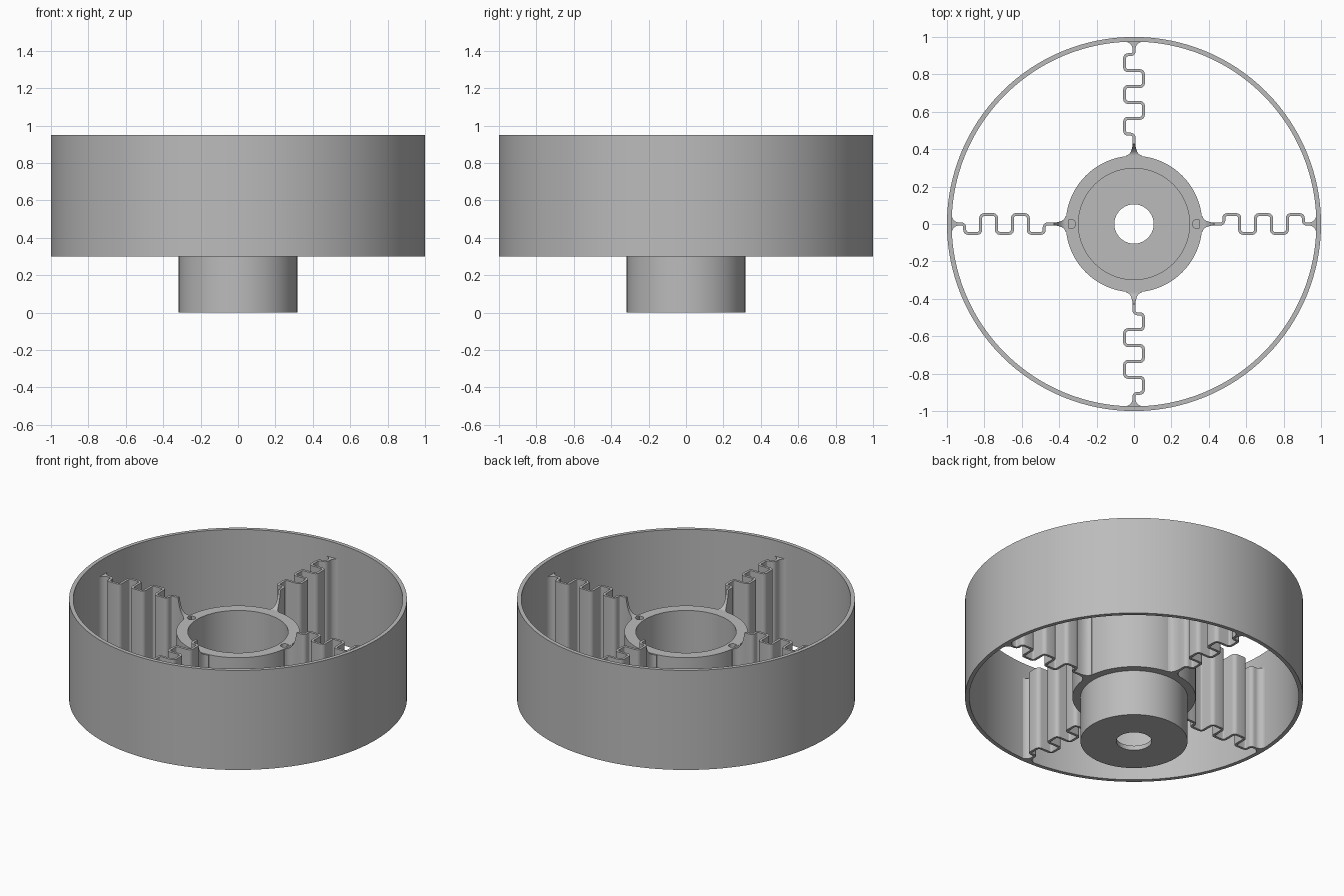
import bpy, bmesh, math
from mathutils import Vector

if "Cube" in bpy.data.objects:
    bpy.data.objects.remove(bpy.data.objects["Cube"])

grey = bpy.data.materials.new("plain grey")
grey.diffuse_color = (0.5, 0.5, 0.5, 1)
grey.use_nodes = True
grey.node_tree.nodes["Principled BSDF"].inputs["Base Color"].default_value = grey.diffuse_color

Z0, RIM_TOP, SPOKE_TOP, HUB_TOP = 0.30, 0.95, 0.85, 0.737


def finish(name, bm):
    bmesh.ops.recalc_face_normals(bm, faces=bm.faces)
    me = bpy.data.meshes.new(name)
    bm.to_mesh(me)
    bm.free()
    me.materials.append(grey)
    ob = bpy.data.objects.new(name, me)
    bpy.context.collection.objects.link(ob)
    return ob


def smooth(ob):
    bpy.ops.object.select_all(action='DESELECT')
    bpy.context.view_layer.objects.active = ob
    ob.select_set(True)
    bpy.ops.object.shade_smooth_by_angle(angle=math.radians(30))


def lathe(name, profile, n=128):
    """Spin a closed (radius, z) profile around the z axis."""
    bm = bmesh.new()
    rings = []
    for i in range(n):
        a = 2 * math.pi * i / n
        rings.append([bm.verts.new((r * math.cos(a), r * math.sin(a), z)) for r, z in profile])
    m = len(profile)
    for i in range(n):
        p, q = rings[i], rings[(i + 1) % n]
        for j in range(m):
            k = (j + 1) % m
            bm.faces.new((p[j], q[j], q[k], p[k]))
    return finish(name, bm)


def spoke_path():
    """Square-wave centre line along +x with rounded corners."""
    steps = [0.48 + 0.085 * i for i in range(6)]
    pts, y = [], 0.0
    for i, x in enumerate(steps):
        new = 0.0 if i == 5 else 0.05 * (-1) ** i
        pts += [Vector((x, y)), Vector((x, new))]
        y = new
    # densely sampled straight ends, where the flares sit
    path = [Vector((0.35, 0))] + [Vector((0.365 + 0.07 * i / 10, 0)) for i in range(11)]
    ends = [Vector((0.935 + 0.042 * i / 10, 0)) for i in range(11)] + [Vector((0.985, 0))]
    full = [path[-1]] + pts + [ends[0]]
    for a, b, c in zip(full, full[1:], full[2:]):
        rad = 0.018
        u, v = (a - b).normalized(), (c - b).normalized()
        centre = b + (u + v) * rad
        for i in range(6):
            t = math.pi / 2 * i / 5
            path.append(centre - v * rad * math.cos(t) - u * rad * math.sin(t))
    return path + ends


def fillet(t):
    t = min(max(t, 0.0), 1.0)
    return 1 - math.sqrt(1 - t * t)


def spoke(name, angle):
    path = spoke_path()
    bm = bmesh.new()
    rows = []
    for i, p in enumerate(path):
        d = (path[min(i + 1, len(path) - 1)] - path[max(i - 1, 0)]).normalized()
        side = Vector((-d.y, d.x))
        # width flares into hub and rim, top sweeps down to the hub
        half = 0.008 + 0.035 * fillet((0.43 - p.x) / 0.065) + 0.05 * fillet((p.x - 0.935) / 0.042)
        top = HUB_TOP - 0.002 + (SPOKE_TOP - HUB_TOP) * fillet((p.x - 0.365) / 0.06)
        l, r = p + side * half, p - side * half
        rows.append([bm.verts.new((q.x, q.y, z)) for q, z in
                     ((l, Z0), (r, Z0), (r, top), (l, top))])
    for p, q in zip(rows, rows[1:]):
        for j in range(4):
            k = (j + 1) % 4
            bm.faces.new((p[j], q[j], q[k], p[k]))
    bm.faces.new(rows[0])
    bm.faces.new(rows[-1][::-1])
    ob = finish(name, bm)
    ob.rotation_euler.z = angle
    smooth(ob)


# Outer rim
rim = lathe("outer_rim", [(1, Z0), (1, RIM_TOP), (0.975, RIM_TOP), (0.975, Z0)])
smooth(rim)

# Hub cup with flange and axle hole in the floor
hub = lathe("hub", [(0.105, 0), (0.317, 0), (0.317, Z0), (0.365, Z0), (0.365, HUB_TOP),
                    (0.297, HUB_TOP), (0.297, 0.03), (0.105, 0.03)])

# Blind pin holes in the flange
for s in (-1, 1):
    bpy.ops.mesh.primitive_cylinder_add(vertices=24, radius=0.025, depth=0.3,
                                        location=(s * 0.337, 0, HUB_TOP))
    cutter = bpy.context.object
    cutter.name = "pin_hole_cutter"
    cutter.data.materials.append(grey)
    mod = hub.modifiers.new("pin_hole", 'BOOLEAN')
    mod.operation, mod.solver, mod.object = 'DIFFERENCE', 'EXACT', cutter
    bpy.ops.object.select_all(action='DESELECT')
    bpy.context.view_layer.objects.active = hub
    hub.select_set(True)
    bpy.ops.object.modifier_apply(modifier=mod.name)
    bpy.data.objects.remove(cutter)
smooth(hub)

# Four zigzag spring spokes
for i, side in enumerate(("right", "back", "left", "front")):
    spoke("spring_spoke_" + side, i * math.pi / 2)
